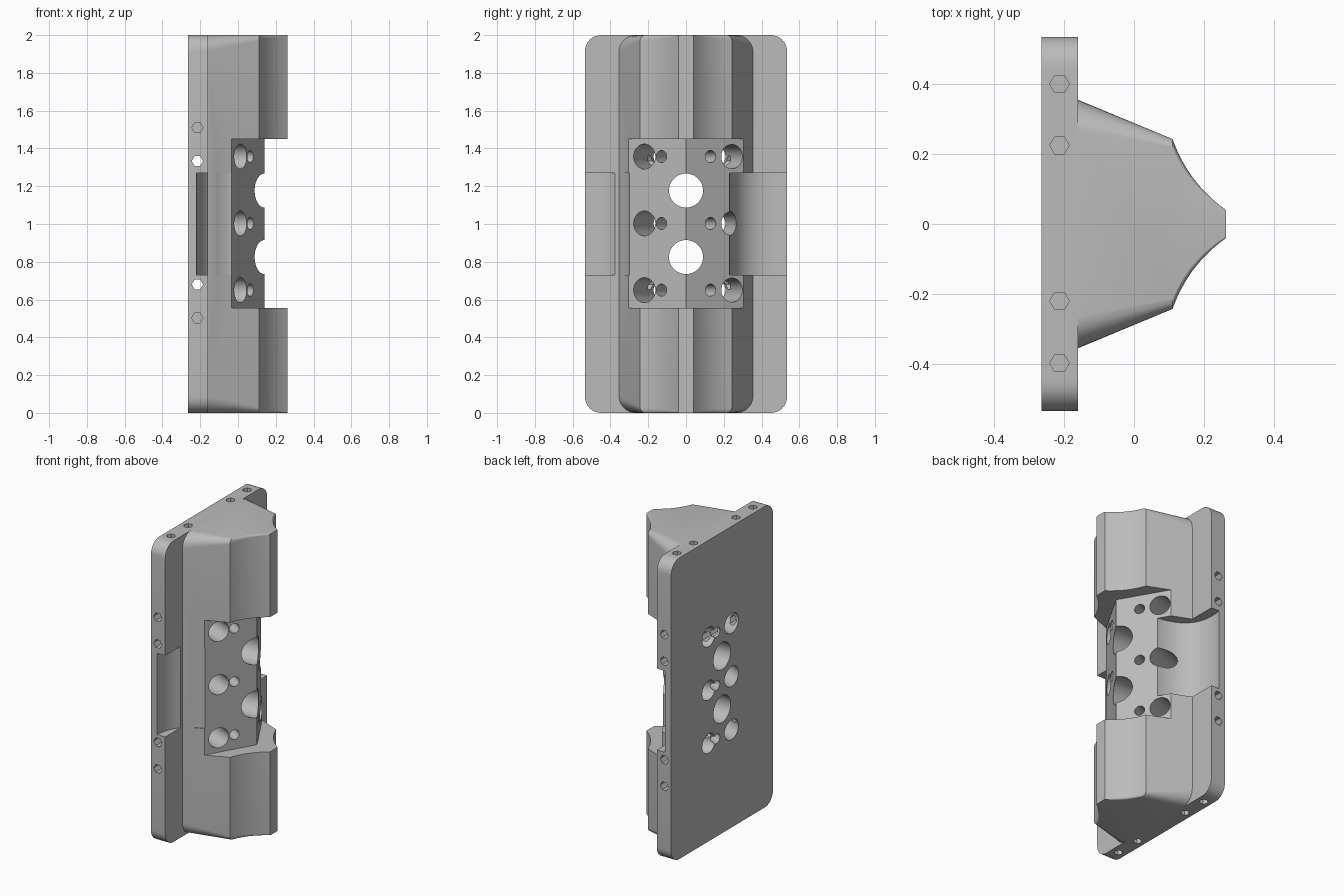
import bpy, bmesh, math
from mathutils import Vector

if "Cube" in bpy.data.objects:
    bpy.data.objects.remove(bpy.data.objects["Cube"])

grey = bpy.data.materials.new("plain_grey")
grey.use_nodes = True
grey.diffuse_color = (0.5, 0.5, 0.5, 1)
grey.node_tree.nodes["Principled BSDF"].inputs["Base Color"].default_value = (0.5, 0.5, 0.5, 1)


def skin(name, rings):
    """Closed solid through rings of equal point count."""
    bm = bmesh.new()
    loops = [[bm.verts.new(p) for p in ring] for ring in rings]
    for a, b in zip(loops, loops[1:]):
        for i in range(len(a)):
            j = (i + 1) % len(a)
            bm.faces.new((a[i], a[j], b[j], b[i]))
    bm.faces.new(loops[0])
    bm.faces.new(loops[-1])
    bmesh.ops.recalc_face_normals(bm, faces=bm.faces)
    mesh = bpy.data.meshes.new(name)
    bm.to_mesh(mesh)
    bm.free()
    mesh.materials.append(grey)
    obj = bpy.data.objects.new(name, mesh)
    bpy.context.collection.objects.link(obj)
    return obj


def rounded(x, half, r, steps=8):
    """Full-height rounded rectangle at one x station."""
    ring = []
    for k, (sy, sz) in enumerate([(1, 1), (-1, 1), (-1, -1), (1, -1)]):
        for i in range(steps + 1):
            a = math.pi / 2 * (k + i / steps)
            ring.append((x, sy * (half - r) + r * math.cos(a),
                         1 + sz * (1 - r) + r * math.sin(a)))
    return ring


def bow(p, q, sag, n=16):
    """Bowed line from p to q, sagging towards the left of travel."""
    p, q = Vector(p), Vector(q)
    d = (q - p).normalized()
    side = Vector((-d.y, d.x))
    return [p.lerp(q, i / n) + side * sag * 4 * (i / n) * (1 - i / n) for i in range(n + 1)]


def prism(name, outline, z0, z1):
    return skin(name, [[(p[0], p[1], z) for p in outline] for z in (z0, z1)])


def rod(name, a, b, r, sides=32):
    a, b = Vector(a), Vector(b)
    turn = (b - a).to_track_quat('Z', 'Y')
    circle = [turn @ Vector((r * math.cos(t), r * math.sin(t), 0))
              for t in (2 * math.pi * i / sides for i in range(sides))]
    return skin(name, [[end + c for c in circle] for end in (a, b)])


def combine(target, tool, operation):
    mod = target.modifiers.new(tool.name, 'BOOLEAN')
    mod.operation, mod.object, mod.solver = operation, tool, 'EXACT'
    bpy.context.view_layer.objects.active = target
    bpy.ops.object.modifier_apply(modifier=mod.name)
    bpy.data.objects.remove(tool)


# Backing plate and tapered hump with concave flanks
body = skin("mounting_block", [rounded(-0.265, 0.535, 0.085), rounded(-0.16, 0.535, 0.085)])
flank = bow((0.11, 0.243), (0.263, 0.04), -0.02, 12)
hump = [rounded(-0.2, 0.371, 0.1), rounded(-0.16, 0.355, 0.09)]
hump += [rounded(p.x, p.y, 0.03 - 0.025 * i / 12) for i, p in enumerate(flank)]
combine(body, skin("hump", hump), 'UNION')

# V-fronted window across the hump
cuts = [prism("window", [(0.14, 0), (-0.05, 0.329), (0.5, 0.329), (0.5, -0.329), (-0.05, -0.329)],
              0.555, 1.45)]

# Scooped side pockets
for start, end, sag in [((-0.22, -0.535), (-0.04, -0.3), 0.05), ((-0.22, 0.535), (0.007, 0.23), -0.1)]:
    far = math.copysign(0.7, end[1])
    cuts.append(prism("pocket", bow(start, end, sag) + [(0.1, end[1]), (0.1, far), (start[0], far)],
                      0.73, 1.27))

# Large straight bores
for z in (0.825, 1.177):
    cuts.append(rod("bore", (-0.4, 0, z), (0.4, 0, z), 0.09, 48))


# Slanted bores through the V faces
def slanted(front, back, z, r):
    a, b = Vector((*front, z)), Vector((*back, z))
    d = (b - a).normalized() * 0.12
    cuts.append(rod("slanted_bore", a - d, b + d, r))


for z in (0.65, 1.003, 1.357):
    slanted((0.013, -0.22), (-0.265, -0.1), z, 0.066)
    slanted((0.0, 0.243), (-0.265, 0.14), z, 0.064)
    for s in (-1, 1):
        slanted((0.065, 0.13 * s), (-0.265, -0.06 * s), z, 0.032)

# Hexagonal edge holes
for y in (-0.398, -0.22, 0.225, 0.4):
    for z0, z1 in ((-0.1, 0.2), (1.8, 2.1)):
        cuts.append(rod("end_hole", (-0.213, y, z0), (-0.213, y, z1), 0.028, 6))
for z in (0.68, 1.333):
    cuts.append(rod("cross_hole", (-0.215, -0.7, z), (-0.215, 0.7, z), 0.03, 6))
for z in (0.503, 1.51):
    for s in (-1, 1):
        cuts.append(rod("side_hole", (-0.215, 0.7 * s, z), (-0.215, 0.33 * s, z), 0.03, 6))

for tool in cuts:
    combine(body, tool, 'DIFFERENCE')

# Smooth curves, crisp edges
bpy.ops.object.select_all(action='DESELECT')
body.select_set(True)
bpy.context.view_layer.objects.active = body
bpy.ops.object.shade_smooth_by_angle(angle=math.radians(25))
